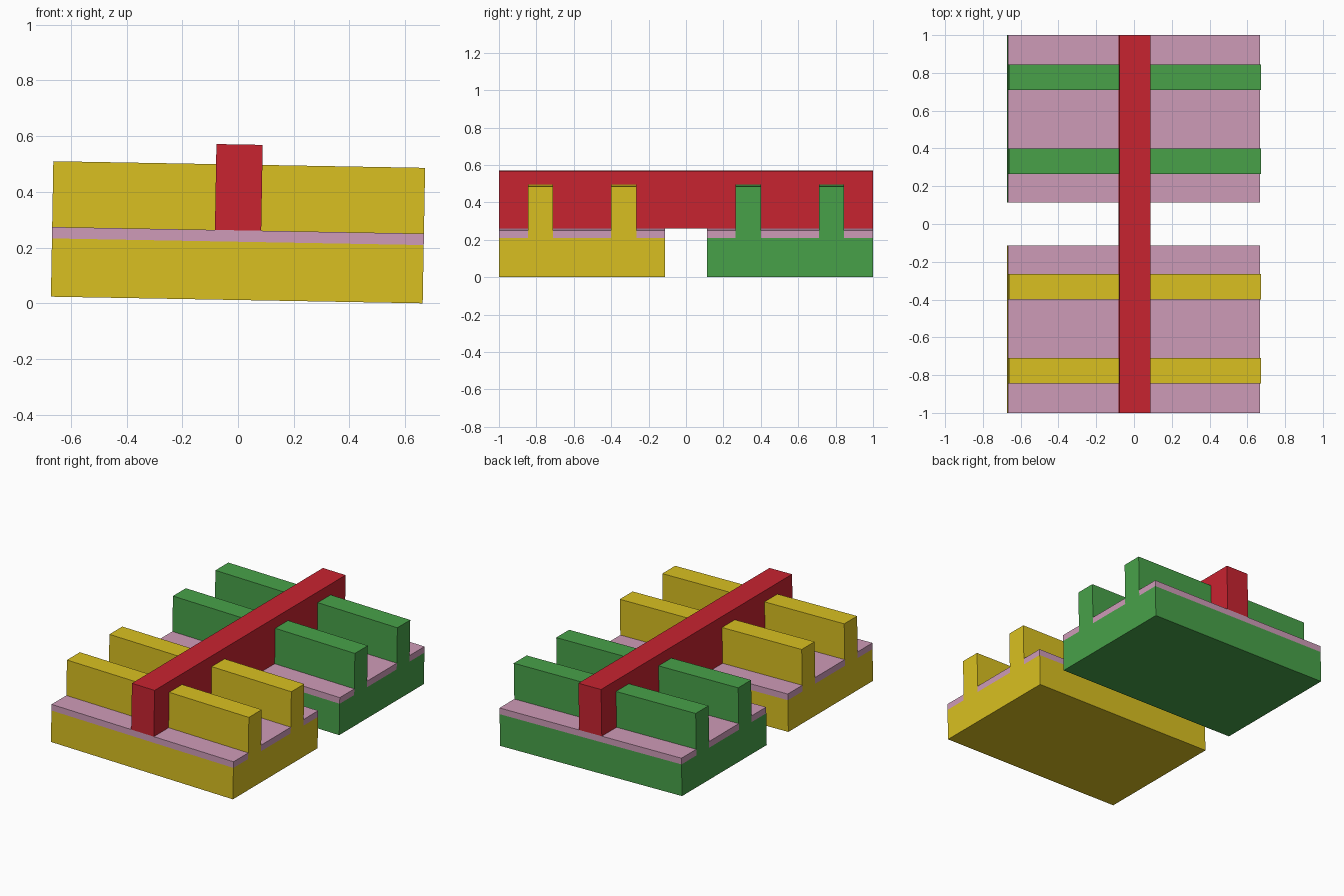
import bpy, bmesh
from math import sin
from mathutils import Matrix

if "Cube" in bpy.data.objects:
    bpy.data.objects.remove(bpy.data.objects["Cube"])

TILT = 0.0178          # whole model leans slightly to the right
HALF = 0.667           # half width of the blocks
BASE, LAYER, FIN, RAIL = 0.209, 0.25, 0.486, 0.558
PLACE = Matrix.Translation((-0.0043, 0, HALF * sin(TILT))) @ Matrix.Rotation(TILT, 4, 'Y')


def material(name, rgb):
    m = bpy.data.materials.new(name)
    m.diffuse_color = (*rgb, 1)
    m.use_nodes = True
    m.node_tree.nodes["Principled BSDF"].inputs["Base Color"].default_value = m.diffuse_color
    return m


yellow = material("yellow", (0.70, 0.53, 0.015))
green = material("green", (0.065, 0.36, 0.067))
pink = material("pink", (0.62, 0.33, 0.48))
red = material("red", (0.58, 0.017, 0.03))


def extrude_x(name, profiles, half, mat):
    """Extrude closed (y, z) profiles along x, centred."""
    bm = bmesh.new()
    for pts in profiles:
        face = bm.faces.new([bm.verts.new((-half, y, z)) for y, z in pts])
        ext = bmesh.ops.extrude_face_region(bm, geom=[face])
        moved = [v for v in ext["geom"] if isinstance(v, bmesh.types.BMVert)]
        bmesh.ops.translate(bm, verts=moved, vec=(2 * half, 0, 0))
    bmesh.ops.recalc_face_normals(bm, faces=bm.faces)
    me = bpy.data.meshes.new(name)
    bm.to_mesh(me)
    bm.free()
    me.materials.append(mat)
    ob = bpy.data.objects.new(name, me)
    ob.matrix_world = PLACE
    bpy.context.collection.objects.link(ob)
    return ob


def rect(y0, y1, z0, z1):
    return [(y0, z0), (y1, z0), (y1, z1), (y0, z1)]


inner, outer = 0.113, 1.0
fins = [(0.265, 0.40), (0.71, 0.845)]

for label, s, mat in (("front", -1, yellow), ("back", 1, green)):
    # Base block with two upright fins
    comb = [(s * outer, 0), (s * inner, 0), (s * inner, BASE)]
    for a, b in fins:
        comb += [(s * a, BASE), (s * a, FIN), (s * b, FIN), (s * b, BASE)]
    comb.append((s * outer, BASE))
    extrude_x(label + "_finned_base", [comb], HALF, mat)

    # Thin layer filling the floor between the fins
    edges = [inner, *fins[0], *fins[1], outer]
    strips = [rect(s * edges[i], s * edges[i + 1], BASE, LAYER) for i in (0, 2, 4)]
    extrude_x(label + "_floor_layer", strips, HALF, pink)

# Long rail crossing both blocks
extrude_x("cross_rail", [rect(-1, 1, LAYER, RAIL)], 0.083, red)
